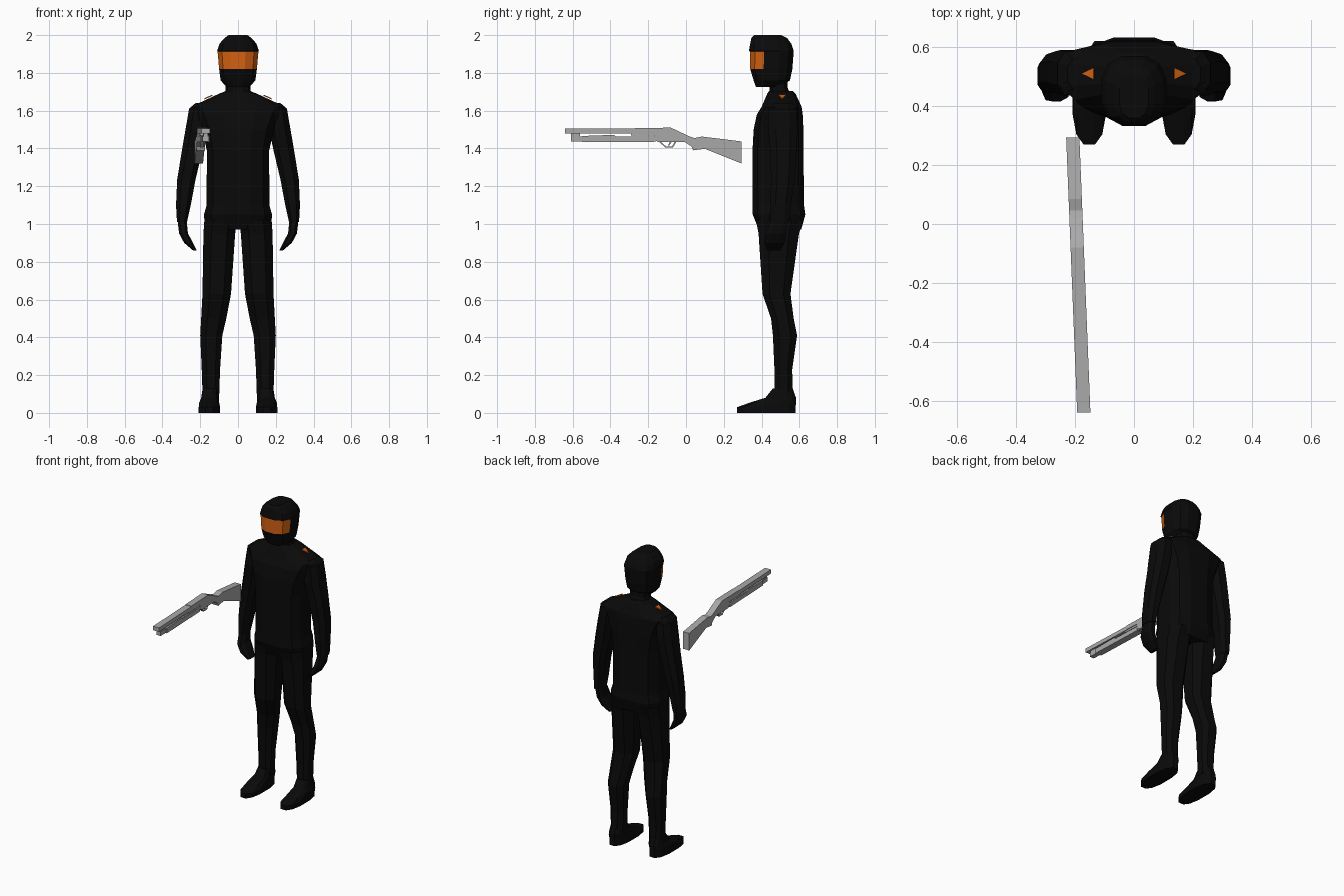
import bpy, bmesh, math


def material(name, rgb):
    m = bpy.data.materials.new(name)
    m.diffuse_color = (*rgb, 1)
    return m


BLACK = material("black cloth", (0.003, 0.003, 0.003))
ORANGE = material("orange", (0.65, 0.12, 0.006))
GREY = material("grey metal", (0.40, 0.40, 0.40))


def finish(name, bm, mats, mirror=False):
    bmesh.ops.recalc_face_normals(bm, faces=bm.faces)
    me = bpy.data.meshes.new(name)
    bm.to_mesh(me)
    bm.free()
    for m in mats:
        me.materials.append(m)
    ob = bpy.data.objects.new(name, me)
    bpy.context.collection.objects.link(ob)
    if mirror:
        ob.modifiers.new("mirror", "MIRROR")
    return ob


def loft(name, rings, sides=8, power=2.5, mirror=False, rule=None):
    """Skin rounded-box rings given as (z, x0, x1, y0, y1)."""
    def sp(v):
        return math.copysign(abs(v) ** (2 / power), v)
    unit = [(sp(math.sin(a)), -sp(math.cos(a)))
            for a in (2 * math.pi * (i + 0.5) / sides for i in range(sides))]
    top = max(abs(u) for u, _ in unit)
    unit = [(u / top, v / top) for u, v in unit]
    bm = bmesh.new()
    loops = []
    for z, x0, x1, y0, y1 in rings:
        loops.append([bm.verts.new(((x0 + x1) / 2 + u * (x1 - x0) / 2,
                                    (y0 + y1) / 2 + v * (y1 - y0) / 2, z))
                      for u, v in unit])
    for a, b in zip(loops, loops[1:]):
        for i in range(sides):
            j = (i + 1) % sides
            bm.faces.new((a[i], a[j], b[j], b[i]))
    bm.faces.new(loops[0])
    bm.faces.new(loops[-1])
    if rule:
        for f in bm.faces:
            f.material_index = int(rule(f.calc_center_median()))
    return finish(name, bm, [BLACK, ORANGE], mirror)


def slab(name, pts, half=0.0225):
    """Extrude a (y, z) side outline across the gun, following its slight yaw."""
    bm = bmesh.new()
    pair = []
    for s in (-half, half):
        pair.append([bm.verts.new((-0.189 - 0.04 * (y + 0.17) + s, y, z)) for y, z in pts])
    n = len(pts)
    bm.faces.new(pair[0])
    bm.faces.new(pair[1])
    for i in range(n):
        j = (i + 1) % n
        bm.faces.new((pair[0][i], pair[0][j], pair[1][j], pair[1][i]))
    return finish(name, bm, [GREY])


def box(y0, y1, z0, z1):
    return [(y0, z0), (y1, z0), (y1, z1), (y0, z1)]


# Torso with sloping shoulders
loft("torso", [
    (0.97, -0.175, 0.175, 0.385, 0.61),
    (1.05, -0.18, 0.18, 0.353, 0.632),
    (1.10, -0.166, 0.166, 0.353, 0.625),
    (1.39, -0.165, 0.165, 0.352, 0.622),
    (1.50, -0.19, 0.19, 0.358, 0.622),
    (1.58, -0.225, 0.225, 0.375, 0.618),
    (1.62, -0.25, 0.25, 0.40, 0.612),
    (1.69, -0.10, 0.10, 0.43, 0.58),
    (1.705, -0.06, 0.06, 0.44, 0.565)], sides=12, power=2.8)
loft("neck", [
    (1.66, -0.075, 0.075, 0.435, 0.57),
    (1.72, -0.065, 0.065, 0.44, 0.54),
    (1.78, -0.065, 0.065, 0.44, 0.54)], sides=10)

# Arms and hands
loft("arm", [
    (1.64, 0.16, 0.225, 0.46, 0.56),
    (1.61, 0.16, 0.259, 0.435, 0.585),
    (1.50, 0.165, 0.278, 0.435, 0.59),
    (1.39, 0.188, 0.297, 0.445, 0.585),
    (1.235, 0.225, 0.322, 0.45, 0.575),
    (1.10, 0.25, 0.328, 0.445, 0.555),
    (1.01, 0.27, 0.323, 0.445, 0.545)], mirror=True)
loft("hand", [
    (1.02, 0.272, 0.32, 0.45, 0.54),
    (0.95, 0.265, 0.312, 0.42, 0.53),
    (0.90, 0.238, 0.285, 0.415, 0.52),
    (0.86, 0.218, 0.238, 0.43, 0.50)], mirror=True)

# Legs and shoes
loft("leg", [
    (1.02, 0.004, 0.178, 0.37, 0.62),
    (0.95, 0.015, 0.183, 0.384, 0.598),
    (0.63, 0.037, 0.188, 0.405, 0.553),
    (0.50, 0.062, 0.195, 0.45, 0.57),
    (0.41, 0.083, 0.20, 0.46, 0.588),
    (0.23, 0.095, 0.192, 0.468, 0.562),
    (0.08, 0.10, 0.187, 0.468, 0.565)], mirror=True)
loft("shoe", [
    (0.0, 0.095, 0.208, 0.27, 0.58),
    (0.03, 0.095, 0.208, 0.27, 0.58),
    (0.055, 0.10, 0.205, 0.34, 0.582),
    (0.08, 0.102, 0.195, 0.42, 0.582),
    (0.13, 0.105, 0.187, 0.46, 0.565)], sides=12, mirror=True)

# Helmet with the visor coloured on its front band
loft("helmet", [
    (1.725, -0.06, 0.06, 0.37, 0.50),
    (1.76, -0.092, 0.092, 0.358, 0.55),
    (1.82, -0.10, 0.10, 0.34, 0.563),
    (1.913, -0.108, 0.108, 0.34, 0.57),
    (1.917, -0.11, 0.11, 0.333, 0.57),
    (1.955, -0.098, 0.098, 0.34, 0.557),
    (1.985, -0.07, 0.07, 0.346, 0.535),
    (2.0, -0.05, 0.05, 0.36, 0.505)], sides=12, power=2.6,
    rule=lambda c: 1.83 < c.z < 1.912 and c.y < 0.41)

# Triangular shoulder badges lying on the slope
bm = bmesh.new()
bm.faces.new([bm.verts.new(p) for p in
              ((0.135, 0.49, 1.679), (0.135, 0.53, 1.679), (0.176, 0.51, 1.66))])
badge = finish("shoulder_badge", bm, [ORANGE], mirror=True)
mod = badge.modifiers.new("thickness", "SOLIDIFY")
mod.thickness = 0.006

# Shotgun: stock, receiver, barrel, magazine tube, pump and trigger
slab("gun_stock", [(0.294, 1.32), (0.294, 1.437), (0.085, 1.463), (0.045, 1.455),
                   (0.02, 1.463), (-0.008, 1.435), (0.03, 1.41), (0.037, 1.39), (0.10, 1.398)])
slab("gun_receiver", [(-0.27, 1.48), (-0.27, 1.508), (-0.08, 1.51), (0.02, 1.463),
                      (-0.008, 1.435), (-0.15, 1.435), (-0.17, 1.45), (-0.17, 1.48)])
slab("gun_barrel", box(-0.64, -0.27, 1.478, 1.505))
slab("gun_barrel_clamp", box(-0.61, -0.56, 1.46, 1.48), 0.012)
slab("gun_magazine_tube", box(-0.61, -0.16, 1.436, 1.464), 0.016)
slab("gun_pump", [(-0.55, 1.433), (-0.17, 1.433), (-0.17, 1.462), (-0.37, 1.462),
                  (-0.38, 1.472), (-0.55, 1.466)])
slab("gun_slide_rail", box(-0.29, -0.16, 1.468, 1.48), 0.018)
slab("gun_trigger_guard", [(-0.145, 1.437), (-0.108, 1.404), (-0.07, 1.404), (-0.05, 1.437),
                           (-0.058, 1.437), (-0.075, 1.41), (-0.105, 1.41), (-0.135, 1.437)], 0.009)
slab("gun_trigger", [(-0.085, 1.437), (-0.095, 1.415), (-0.088, 1.415), (-0.075, 1.437)], 0.005)
